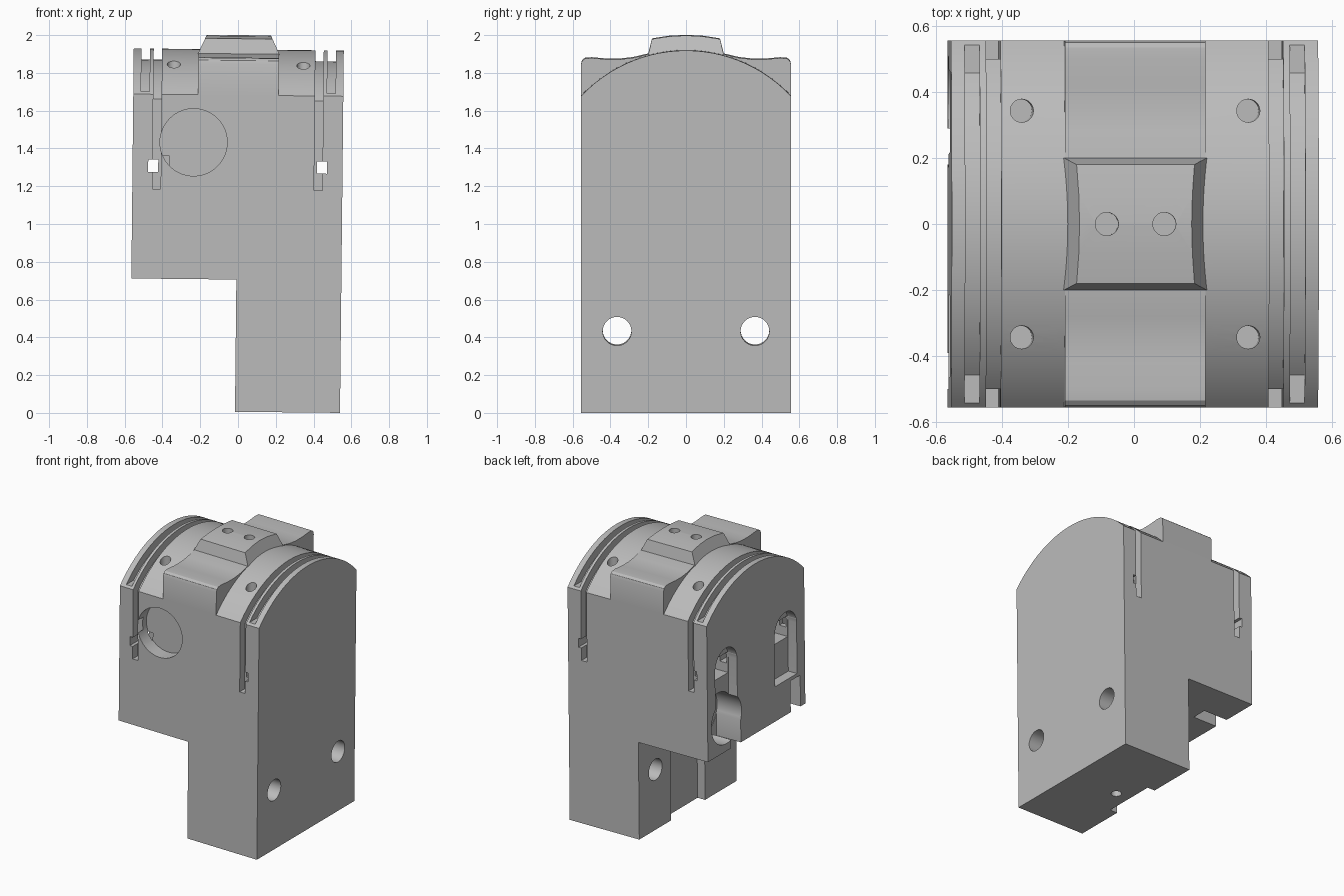
import bpy, bmesh, math
from mathutils import Matrix, Vector

if "Cube" in bpy.data.objects:
    bpy.data.objects.remove(bpy.data.objects["Cube"], do_unlink=True)

HALF = 0.556                    # half width and half depth of the block
DOME_Z, DOME_R = 1.158, 0.76    # dome arc centre height and radius


def make_object(name, bm):
    bmesh.ops.recalc_face_normals(bm, faces=bm.faces)
    mesh = bpy.data.meshes.new(name)
    bm.to_mesh(mesh)
    bm.free()
    ob = bpy.data.objects.new(name, mesh)
    bpy.context.collection.objects.link(ob)
    return ob


def prism(name, profile, x0, x1, taper=None):
    """Extrude a (y, z) profile along x; taper gives half width by height."""
    bm = bmesh.new()
    ends = []
    for side, x in ((-1, x0), (1, x1)):
        ends.append([bm.verts.new((side * taper(z) if taper else x, y, z)) for y, z in profile])
    a, b = ends
    bm.faces.new(a)
    bm.faces.new(b[::-1])
    n = len(profile)
    for i in range(n):
        j = (i + 1) % n
        bm.faces.new((a[i], b[i], b[j], a[j]))
    return make_object(name, bm)


def box(name, x0, x1, y0, y1, z0, z1):
    return prism(name, [(y0, z0), (y1, z0), (y1, z1), (y0, z1)], x0, x1)


def cylinder(name, start, end, radius, segments=32):
    start, end = Vector(start), Vector(end)
    axis = end - start
    bm = bmesh.new()
    bmesh.ops.create_cone(bm, cap_ends=True, segments=segments, radius1=radius,
                          radius2=radius, depth=axis.length)
    turn = axis.to_track_quat('Z', 'Y').to_matrix().to_4x4()
    bm.transform(Matrix.Translation((start + end) / 2) @ turn)
    return make_object(name, bm)


def combine(target, other, operation):
    mod = target.modifiers.new("cut", 'BOOLEAN')
    mod.operation = operation
    mod.solver = 'EXACT'
    mod.object = other
    graph = bpy.context.evaluated_depsgraph_get()
    mesh = bpy.data.meshes.new_from_object(target.evaluated_get(graph))
    target.modifiers.clear()
    target.data = mesh
    bpy.data.objects.remove(other, do_unlink=True)


def arc(radius, y_end, count=40):
    a = math.asin(y_end / radius)
    angles = [a - 2 * a * i / count for i in range(count + 1)]
    return [(radius * math.sin(t), DOME_Z + radius * math.cos(t)) for t in angles]


# Domed main block with the lower step removed
body = prism("jaw_block", [(-HALF, 0), (HALF, 0)] + arc(DOME_R, HALF), -HALF, HALF)

# Raised saddle band across the dome
edge = [(0.556, 1.84), (0.55, 1.86), (0.535, 1.872), (0.5, 1.875), (0.42, 1.868),
        (0.35, 1.868), (0.28, 1.876), (0.2, 1.895)]
band = [(-HALF, 1.5), (HALF, 1.5)] + edge + [(-y, z) for y, z in reversed(edge)]
combine(body, prism("saddle_band", band, -0.213, 0.213), 'UNION')

# Tapered boss on top
boss = [(-0.202, 1.885), (0.202, 1.885), (0.18, 1.975), (0.09, 1.989), (0, 1.994),
        (-0.09, 1.989), (-0.18, 1.975)]
combine(body, prism("top_boss", boss, 0, 0, lambda z: 0.213 - (z - 1.9) * 0.46), 'UNION')

cutters = [box("step", -1, 0, -1, 1, -1, 0.7),
           box("channel", -0.1, 0.06, -0.195, 0.195, -1, 0.7)]

# Ring grooves over the dome, the inner pair running down front and back
outer = arc(0.702, 0.458) + [(-0.458, 1.69), (-0.7, 1.69), (-0.7, 2.2),
                             (0.7, 2.2), (0.7, 1.69), (0.458, 1.69)]
inner = arc(0.702, 0.5) + [(-0.5, 1.175), (-0.7, 1.175), (-0.7, 2.2),
                           (0.7, 2.2), (0.7, 1.175), (0.5, 1.175)]
for s in (-1, 1):
    for profile, near, far in ((outer, 0.47, 0.515), (inner, 0.406, 0.45)):
        x0, x1 = sorted((s * near, s * far))
        cutters.append(prism("groove", profile, x0, x1))
    # Wire tunnel from front to back
    x0, x1 = sorted((s * 0.42, s * 0.473))
    cutters.append(box("tunnel", x0, x1, -1, 1, 1.265, 1.33))
    # Round pocket on front and back
    cutters.append(cylinder("pocket", (-0.234, s * 0.456, 1.424), (-0.234, s * 0.7, 1.424), 0.178, 64))
    # Counterbored bolt holes
    cutters.append(cylinder("bolt_hole", (-0.3, s * 0.365, 0.432), (1, s * 0.365, 0.432), 0.076))
    cutters.append(cylinder("counterbore", (0.456, s * 0.365, 0.432), (1, s * 0.365, 0.432), 0.135, 48))
    # Boss holes and dome screw holes
    cutters.append(cylinder("boss_hole", (s * 0.087, 0, 1.88), (s * 0.087, 0, 2.2), 0.035))
    for x in (-0.343, 0.343):
        cutters.append(cylinder("screw_hole", (x, s * 0.343, 1.4), (x, s * 0.343, 2.2), 0.035))
    # Side recess: round bore, arched slot, deeper pocket and drain slot
    y = s * 0.34
    cutters.append(cylinder("bore", (-0.36, y, 0.925), (-0.7, y, 0.925), 0.172, 48))
    arch = [(y + 0.125 * math.cos(math.pi * i / 16), 1.315 + 0.125 * math.sin(math.pi * i / 16))
            for i in range(17)]
    cutters.append(prism("arched_slot", arch + [(y - 0.125, 0.95), (y + 0.125, 0.95)], -0.7, -0.486))
    cutters.append(box("deep_pocket", -0.7, -0.36, y - 0.122, y + 0.122, 1.2, 1.35))
    cutters.append(box("drain_slot", -0.7, -0.362, y - 0.16, y - 0.05, 0.6, 0.925))

# Row of holes in the underside
for i in (-1, 0, 1):
    cutters.append(cylinder("base_hole", (0.17, i * 0.17, -0.2), (0.17, i * 0.17, 0.15), 0.035))

for cutter in cutters:
    combine(body, cutter, 'DIFFERENCE')

# Slight lean, then centre on the floor
body.data.transform(Matrix.Translation((-0.016, 0, 0.006)) @ Matrix.Rotation(math.radians(0.6), 4, 'Y'))

# Plain grey finish
grey = bpy.data.materials.new("plain_grey")
grey.use_nodes = True
colour = (0.5, 0.5, 0.5, 1)
grey.diffuse_color = colour
grey.node_tree.nodes["Principled BSDF"].inputs["Base Color"].default_value = colour
body.data.materials.clear()
body.data.materials.append(grey)
for face in body.data.polygons:
    face.material_index = 0

bpy.ops.object.select_all(action='DESELECT')
body.select_set(True)
bpy.context.view_layer.objects.active = body
bpy.ops.object.shade_smooth_by_angle(angle=math.radians(25))
